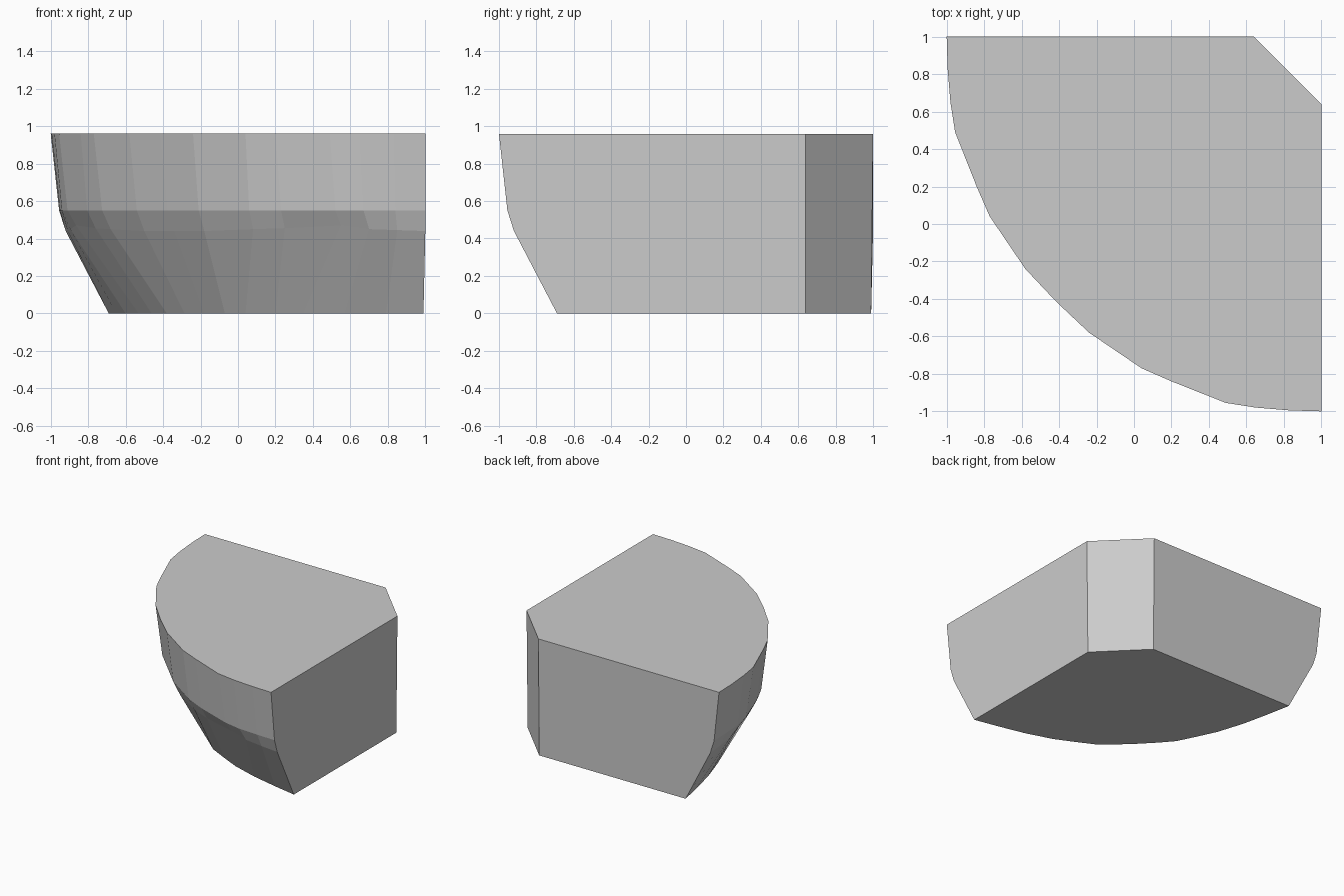
import bpy, bmesh

if "Cube" in bpy.data.objects:
    bpy.data.objects.remove(bpy.data.objects["Cube"])

# Half outlines of the curved front, from the diagonal to the right end: (x, y, z)
RINGS = [
    [(-.18, -.18, 0), (-.07, -.285, 0), (.04, -.38, 0), (.2, -.46, 0),
     (.35, -.53, 0), (.57, -.6, 0), (.79, -.65, 0), (.99, -.69, 0)],
    [(-.34, -.34, .44), (-.18, -.5, .44), (.08, -.68, .45), (.25, -.76, .455),
     (.55, -.865, .47), (.7, -.895, .45), (.85, -.91, .445), (1, -.92, .44)],
    [(-.375, -.375, .55), (-.21, -.54, .55), (.06, -.725, .55), (.23, -.805, .55),
     (.52, -.91, .55), (.67, -.94, .55), (.84, -.95, .55), (1, -.955, .55)],
    [(-.415, -.415, .96), (-.24, -.58, .96), (.04, -.77, .96), (.2, -.84, .96),
     (.49, -.955, .96), (.65, -.98, .96), (.83, -.995, .96), (1, -1, .96)],
]


def full_ring(half):
    """Mirror the half outline across the x = y diagonal."""
    return [(y, x, z) for x, y, z in reversed(half[1:])] + half


bm = bmesh.new()
rings = [[bm.verts.new(p) for p in full_ring(h)] for h in RINGS]

# Curved front: a straight flare below, a soft bend, a steep wall above
for lo, hi in zip(rings, rings[1:]):
    for i in range(len(lo) - 1):
        bm.faces.new((lo[i], lo[i + 1], hi[i + 1], hi[i]))

# Flat sides meeting at a chamfered back corner
corners = [[bm.verts.new(p) for p in ((e, .64, z), (.64, e, z))]
           for e, z in ((.99, 0), (1, .96))]
(b_right, b_back), (t_right, t_back) = corners
bm.faces.new([r[-1] for r in rings] + [t_right, b_right])
bm.faces.new([r[0] for r in rings] + [t_back, b_back])
bm.faces.new((b_right, t_right, t_back, b_back))

# Bottom and top
bm.faces.new(rings[0] + [b_right, b_back])
bm.faces.new(rings[-1] + [t_right, t_back])
bmesh.ops.recalc_face_normals(bm, faces=bm.faces)

mesh = bpy.data.meshes.new("corner_block")
bm.to_mesh(mesh)
bm.free()
grey = bpy.data.materials.new("light grey")
grey.diffuse_color = (.6, .6, .6, 1)
grey.use_nodes = True
grey.node_tree.nodes["Principled BSDF"].inputs["Base Color"].default_value = grey.diffuse_color
mesh.materials.append(grey)
block = bpy.data.objects.new("corner_block", mesh)
bpy.context.collection.objects.link(block)
